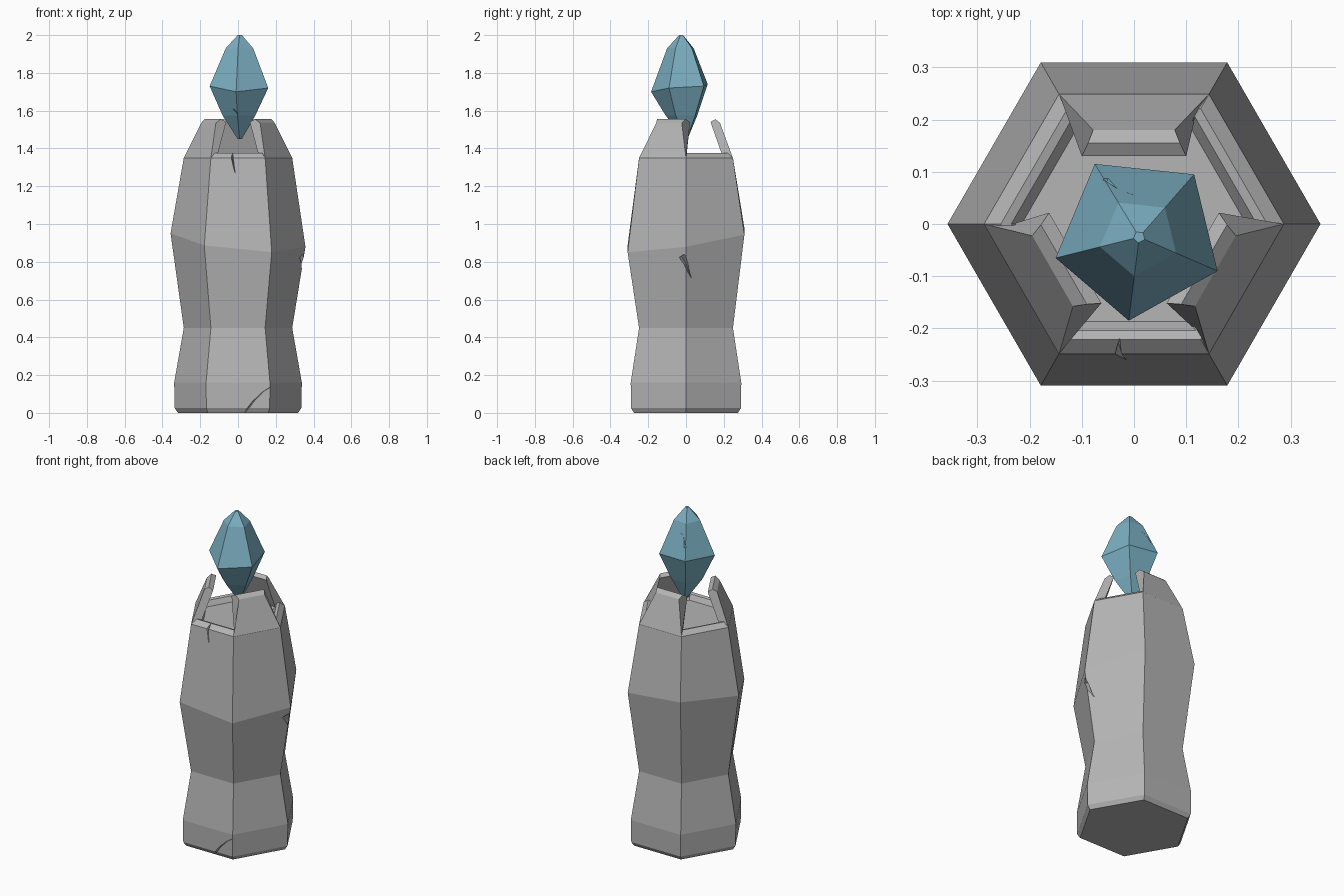
import bpy, bmesh
from math import cos, sin, radians
from mathutils import Vector, Matrix

if "Cube" in bpy.data.objects:
    bpy.data.objects.remove(bpy.data.objects["Cube"])


def material(name, rgb):
    m = bpy.data.materials.new(name)
    m.use_nodes = True
    m.diffuse_color = (*rgb, 1)
    m.node_tree.nodes["Principled BSDF"].inputs["Base Color"].default_value = (*rgb, 1)
    return m


stone = material("grey stone", (0.46, 0.46, 0.46))
blue = material("blue crystal", (0.20, 0.43, 0.54))


def loft(name, rings, mat):
    """Closed solid through rings that have equal point counts."""
    bm = bmesh.new()
    loops = [[bm.verts.new(p) for p in ring] for ring in rings]
    n = len(loops[0])
    for a, b in zip(loops, loops[1:]):
        for i in range(n):
            j = (i + 1) % n
            bm.faces.new((a[i], a[j], b[j], b[i]))
    bm.faces.new(loops[0][::-1])
    bm.faces.new(loops[-1])
    bmesh.ops.recalc_face_normals(bm, faces=bm.faces)
    me = bpy.data.meshes.new(name)
    bm.to_mesh(me)
    bm.free()
    me.materials.append(mat)
    ob = bpy.data.objects.new(name, me)
    bpy.context.collection.objects.link(ob)
    return ob


def hexagon(r, z, tilt=(0, 0)):
    pts = [(r * cos(radians(60 * i)), r * sin(radians(60 * i))) for i in range(6)]
    return [(x, y, z + tilt[0] * x + tilt[1] * y) for x, y in pts]


def carve(target, path, width, inward):
    """Cut a tapering V-shaped crack along a path, deepening along inward."""
    inward = Vector(inward)
    rings = []
    for k, p in enumerate(path):
        p = Vector(p)
        a, b = Vector(path[max(k - 1, 0)]), Vector(path[min(k + 1, len(path) - 1)])
        side = (b - a).cross(inward).normalized()
        w = width * (1 - 0.85 * k / (len(path) - 1))
        out = p - inward * 0.5
        rings.append([out + side * w, out - side * w, p + inward * w / width])
    cutter = loft("crack_cutter", rings, target.data.materials[0])
    cutter.hide_render = True
    mod = target.modifiers.new("crack", "BOOLEAN")
    mod.operation = "DIFFERENCE"
    mod.solver = "EXACT"
    mod.object = cutter
    bpy.context.view_layer.objects.active = target
    bpy.ops.object.modifier_apply(modifier=mod.name)
    bpy.data.objects.remove(cutter)


# Six-sided pillar with a waist, a tilted bulge and a shallow cup on top
pillar = loft("pillar", [
    hexagon(0.318, 0), hexagon(0.335, 0.025), hexagon(0.338, 0.16),
    hexagon(0.287, 0.45), hexagon(0.357, 0.915, (-0.10, 0.15)),
    hexagon(0.287, 1.35), hexagon(0.255, 1.375),
    hexagon(0.235, 1.37), hexagon(0.215, 1.34)], stone)

# Cracks in the pillar: base, right-hand edge and front rim
carve(pillar, [(0.02, -0.30, -0.02), (0.08, -0.30, 0.06), (0.13, -0.30, 0.11),
               (0.19, -0.29, 0.15)], 0.014, (0, 0.03, 0))
carve(pillar, [(0.332, -0.025, 0.83), (0.325, 0.0, 0.79), (0.315, 0.03, 0.71)],
      0.022, (-0.04, 0, 0))
carve(pillar, [(-0.025, -0.25, 1.40), (-0.03, -0.25, 1.35), (-0.015, -0.258, 1.27)],
      0.02, (0, 0.04, 0))

# Three inward-leaning battlements on alternate sides
for k, label in enumerate(("back", "right", "left")):
    profile = [(0.248, 1.35, 0.143), (0.18, 1.535, 0.078),
               (0.155, 1.555, 0.088), (0.13, 1.54, 0.10), (0.20, 1.34, 0.116)]
    ends = [[(s * w, d, z) for d, z, w in profile] for s in (-1, 1)]
    wall = loft(label + "_battlement", ends, stone)
    wall.data.transform(Matrix.Rotation(radians(120 * k), 4, "Z"))

# Floating five-sided crystal
girdle = [(-0.15, -0.065, 1.73), (-0.01, -0.185, 1.70), (0.16, -0.09, 1.72),
          (0.115, 0.095, 1.73), (-0.075, 0.115, 1.74)]


def shrink(scale, z, cx, cy):
    return [(cx + (x - cx) * scale, cy + (y - cy) * scale, z) for x, y, _ in girdle]


crystal = loft("crystal", [
    shrink(0.07, 1.45, 0.01, 0.0), shrink(0.56, 1.575, 0.005, -0.01), girdle,
    shrink(0.47, 1.93, 0.01, -0.025), shrink(0.07, 2.0, 0.01, -0.025)], blue)

# Fine chips in the crystal
carve(crystal, [(-0.025, -0.12, 1.61), (0.01, -0.12, 1.57), (0.05, -0.10, 1.51)],
      0.008, (0, 0.02, 0))
carve(crystal, [(-0.055, 0.085, 1.81), (-0.03, 0.075, 1.86), (0.0, 0.055, 1.88)],
      0.008, (0, -0.015, 0))
